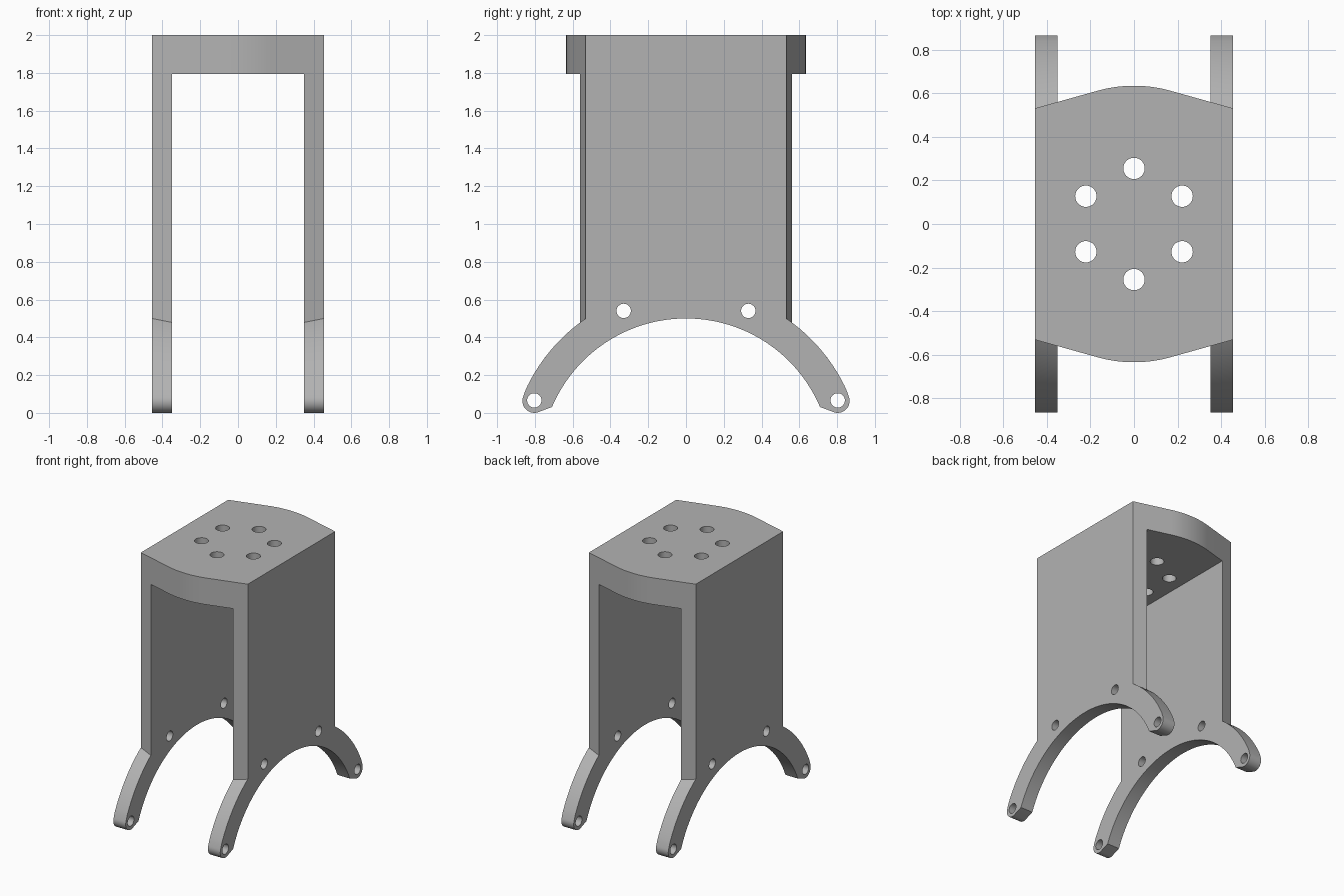
import bpy, bmesh
from math import sin, cos, pi, atan2, asin, sqrt, radians
from mathutils import Matrix

cube = bpy.data.objects.get("Cube")
if cube:
    bpy.data.objects.remove(cube)

HALF_W, INNER_W = 0.455, 0.35        # outer and inner faces of the side panels
TOP, PLATE_Z = 2.0, 1.795            # top plate limits
EDGE_Y, SLOPE, ROUND_X = 0.531, 0.28, 0.167
ARC_Z, ARC_IN, ARC_OUT = -0.271, 0.771, 0.936
FOOT_Y, FOOT_Z, FOOT_R = 0.803, 0.063, 0.063

grey = bpy.data.materials.new("grey")
grey.use_nodes = True
colour = (0.45, 0.45, 0.45, 1)
grey.diffuse_color = colour
grey.node_tree.nodes["Principled BSDF"].inputs["Base Color"].default_value = colour


def edge_y(x):
    """Half depth of the bowed plan outline at x."""
    x = abs(x)
    if x >= ROUND_X:
        return EDGE_Y + SLOPE * (HALF_W - x)
    r = ROUND_X / sin(atan2(SLOPE, 1))
    return edge_y(ROUND_X) + sqrt(r * r - x * x) - sqrt(r * r - ROUND_X ** 2)


def make_object(name, bm):
    bmesh.ops.recalc_face_normals(bm, faces=bm.faces)
    mesh = bpy.data.meshes.new(name)
    bm.to_mesh(mesh)
    bm.free()
    mesh.materials.append(grey)
    obj = bpy.data.objects.new(name, mesh)
    bpy.context.collection.objects.link(obj)
    return obj


def loft(name, ring_a, ring_b):
    """Solid between two matching outlines."""
    bm = bmesh.new()
    a = [bm.verts.new(p) for p in ring_a]
    b = [bm.verts.new(p) for p in ring_b]
    bm.faces.new(a)
    bm.faces.new(b[::-1])
    for i in range(len(a)):
        j = (i + 1) % len(a)
        bm.faces.new((a[i], b[i], b[j], a[j]))
    return make_object(name, bm)


def arc(cy, cz, r, start, end, n):
    steps = [start + (end - start) * i / n for i in range(n + 1)]
    return [(cy + r * cos(t), cz + r * sin(t)) for t in steps]


def panel_outline(x):
    """Side panel with two curved legs, in the y-z plane at x."""
    y = edge_y(x)
    foot_angle = atan2(FOOT_Z - ARC_Z, FOOT_Y)
    half = [(y, TOP)]
    half += arc(0, ARC_Z, ARC_OUT, atan2(sqrt(ARC_OUT ** 2 - y * y), y), foot_angle + 0.04, 20)
    half += arc(FOOT_Y, FOOT_Z, FOOT_R, foot_angle, radians(-105), 14)
    half += arc(0, ARC_Z, ARC_IN, atan2(0.03 - ARC_Z, 0.706), pi / 2, 32)
    half += [(-py, pz) for py, pz in half[-2::-1]]
    return [(x, py, pz) for py, pz in half]


# Side panels with legs
right_panel = loft("bracket_body", panel_outline(-HALF_W), panel_outline(-INNER_W))
left_panel = loft("left_panel", panel_outline(HALF_W), panel_outline(INNER_W))

# Top plate with bowed front and back
xs = [-INNER_W] + [ROUND_X * i / 10 for i in range(-10, 11)] + [INNER_W]
plan = [(x, edge_y(x)) for x in xs] + [(x, -edge_y(x)) for x in xs[::-1]]
plate = loft("top_plate", [(x, y, PLATE_Z) for x, y in plan], [(x, y, TOP) for x, y in plan])

# Drills for the bolt holes
drills = bmesh.new()


def drill(radius, depth, matrix):
    bmesh.ops.create_cone(drills, cap_ends=True, segments=40, radius1=radius,
                          radius2=radius, depth=depth, matrix=matrix)


for k in range(6):
    t = pi / 2 + k * pi / 3
    drill(0.049, 0.6, Matrix.Translation((0.255 * cos(t), 0.255 * sin(t), 1.9)))
for side in (-1, 1):
    for y, z in ((0.33, 0.54), (FOOT_Y, 0.066)):
        drill(0.038, 1.2, Matrix.Translation((0, side * y, z)) @ Matrix.Rotation(pi / 2, 4, "Y"))
cutter = make_object("hole_cutter", drills)
cutter.hide_render = True

# Merge into one body and cut the holes
bpy.context.view_layer.objects.active = right_panel
right_panel.select_set(True)
for other, operation in ((plate, "UNION"), (left_panel, "UNION"), (cutter, "DIFFERENCE")):
    mod = right_panel.modifiers.new(operation.lower(), "BOOLEAN")
    mod.operation, mod.object, mod.solver = operation, other, "EXACT"
    bpy.ops.object.modifier_apply(modifier=mod.name)
    bpy.data.objects.remove(other)
bpy.ops.object.shade_smooth_by_angle(angle=radians(25))
